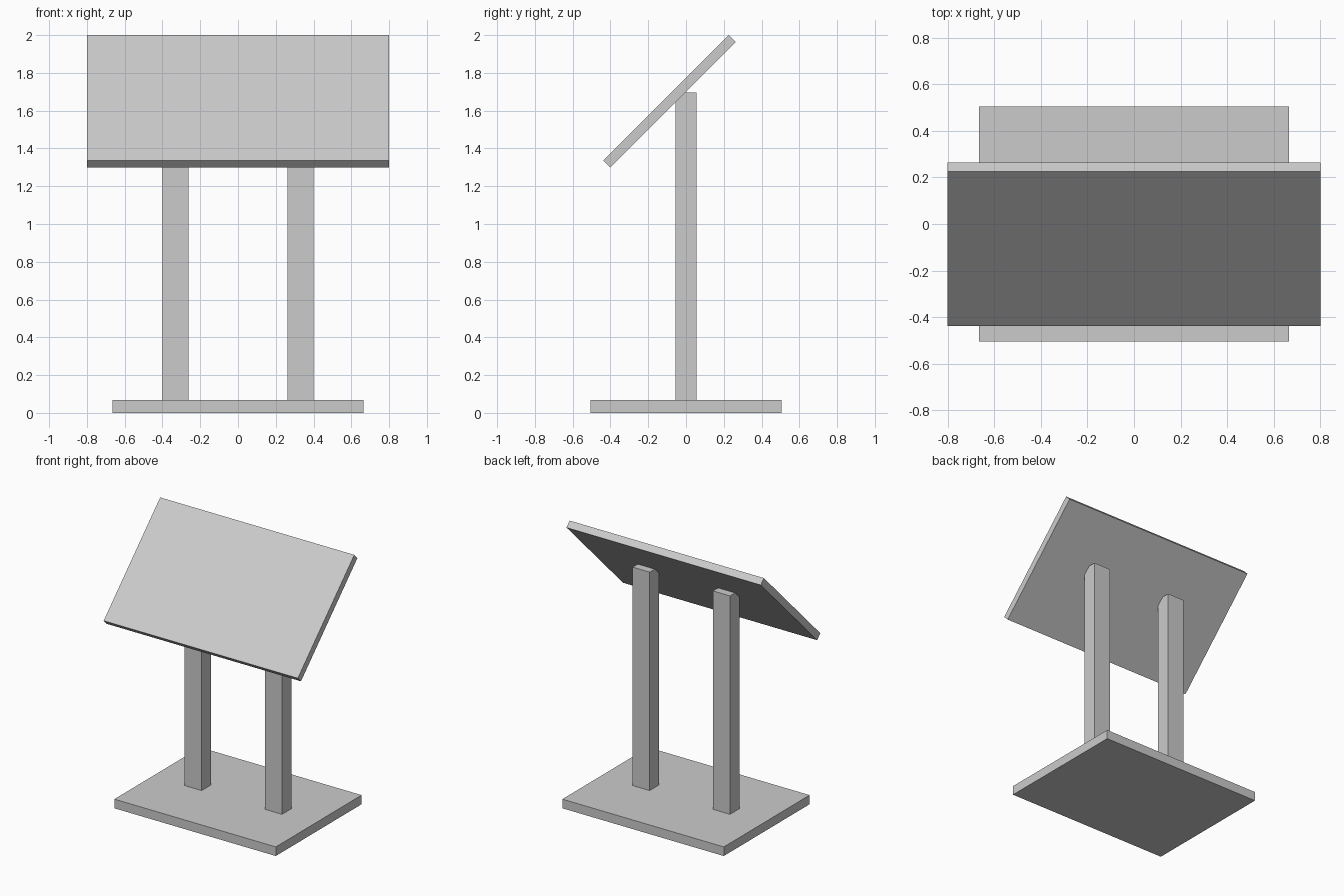
import bpy
from math import radians

if "Cube" in bpy.data.objects:
    bpy.data.objects.remove(bpy.data.objects["Cube"])


def box(name, size, centre, tilt=0.0):
    bpy.ops.mesh.primitive_cube_add(size=1, location=centre)
    obj = bpy.context.object
    obj.name = name
    obj.scale = size
    bpy.ops.object.transform_apply(location=False, rotation=False, scale=True)
    obj.rotation_euler.x = radians(tilt)
    return obj


# Floor plate
box("base_plate", (1.33, 1.01, 0.068), (0, 0, 0.034))

# Two upright posts, tops set into the underside of the board
post_bottom, post_top = 0.068, 1.695
for side, x in (("left", -0.331), ("right", 0.331)):
    box(f"{side}_post", (0.14, 0.11, post_top - post_bottom),
        (x, 0, (post_top + post_bottom) / 2))

# Display board leaning back at 45 degrees
box("tilted_board", (1.6, 0.94, 0.053), (0, -0.0875, 1.649), tilt=45)
